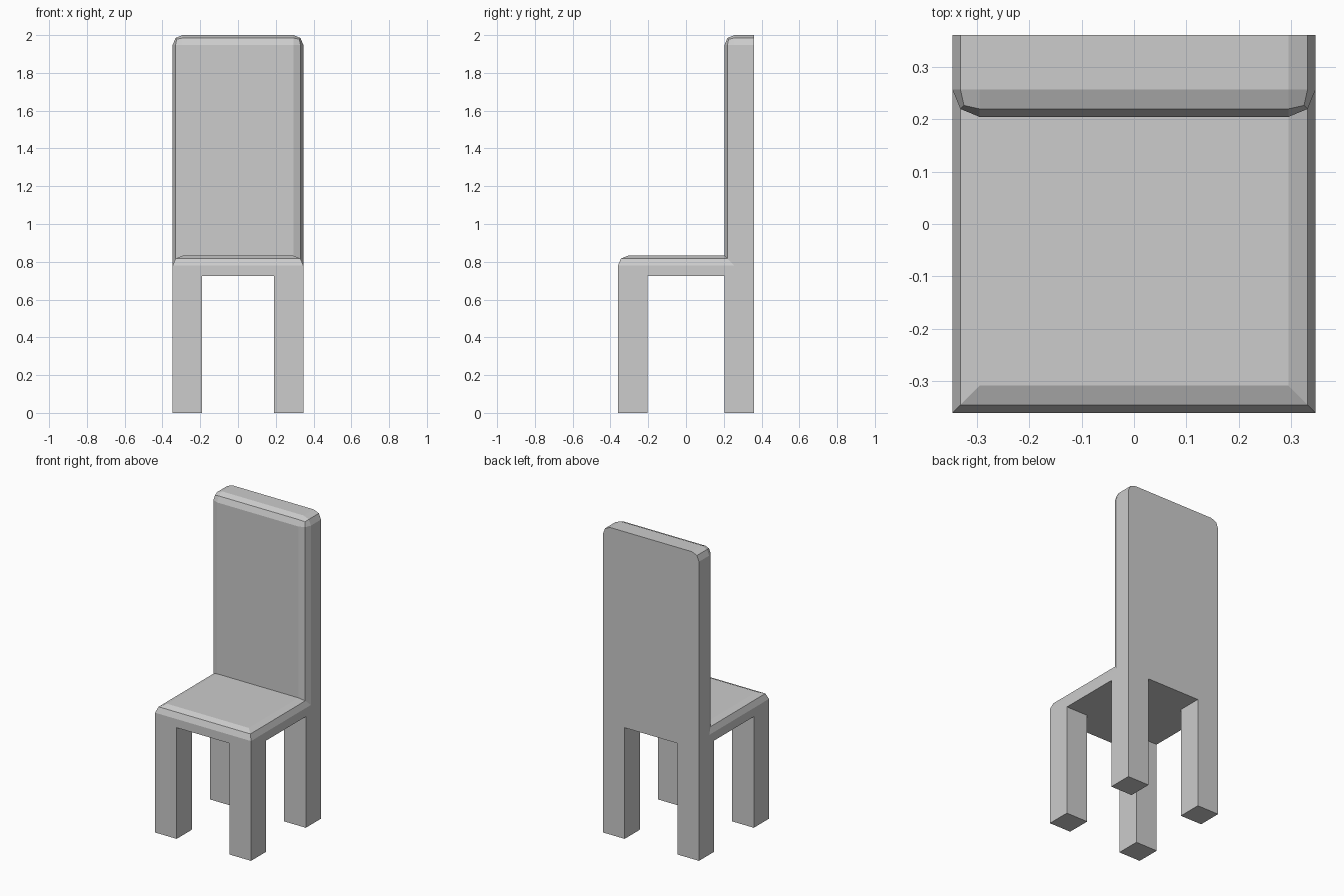
import bpy
import bmesh
from mathutils import Vector

if "Cube" in bpy.data.objects:
    bpy.data.objects.remove(bpy.data.objects["Cube"])

HALF_X, HALF_Y = 0.346, 0.36      # footprint half sizes
LEG = 0.156                       # leg and backrest thickness
SEAT_Z, SEAT_TOP, TOP = 0.724, 0.832, 2.0
ROUND = 0.052                     # radius of the two-step edge rounding
BACK_Y = HALF_Y - LEG             # front face of the backrest

grey = bpy.data.materials.new("light grey")
grey.diffuse_color = (0.604, 0.604, 0.604, 1.0)
grey.use_nodes = True
grey.node_tree.nodes["Principled BSDF"].inputs["Base Color"].default_value = grey.diffuse_color


def box(name, lo, hi, rounded=None):
    """Box between two corners; rounded(midpoint) picks the edges to bevel."""
    lo, hi = Vector(lo), Vector(hi)
    bm = bmesh.new()
    bmesh.ops.create_cube(bm, size=1.0)
    for v in bm.verts:
        v.co = Vector([lo[i] if v.co[i] < 0 else hi[i] for i in range(3)])
    if rounded:
        mid = (lo + hi) / 2
        picked = []
        for e in bm.edges:
            d = (e.verts[0].co + e.verts[1].co) / 2 - mid
            side = [0 if abs(c) < 1e-5 else (1 if c > 0 else -1) for c in d]
            if rounded(*side):
                picked.append(e)
        bmesh.ops.bevel(bm, geom=picked, offset=ROUND, offset_type='OFFSET',
                        segments=2, profile=0.5, affect='EDGES')
    bmesh.ops.recalc_face_normals(bm, faces=bm.faces)
    mesh = bpy.data.meshes.new(name)
    bm.to_mesh(mesh)
    bm.free()
    mesh.materials.append(grey)
    obj = bpy.data.objects.new(name, mesh)
    bpy.context.collection.objects.link(obj)
    return obj


# Seat: top edges rounded at the front and both sides, tucked into the backrest
box("seat", (-HALF_X, -HALF_Y, SEAT_Z), (HALF_X, BACK_Y + ROUND, SEAT_TOP),
    lambda x, y, z: z == 1 and y <= 0)

# Backrest: front and top edges rounded, rear face left square
box("backrest", (-HALF_X, BACK_Y, SEAT_Z), (HALF_X, HALF_Y, TOP),
    lambda x, y, z: z >= 0 and y <= 0)

# Four square legs in the corners
for sx, side in ((-1, "left"), (1, "right")):
    x0, x1 = sorted((sx * HALF_X, sx * (HALF_X - LEG)))
    for sy, end in ((-1, "front"), (1, "rear")):
        y0, y1 = sorted((sy * HALF_Y, sy * BACK_Y))
        box(f"{end}_leg_{side}", (x0, y0, 0), (x1, y1, SEAT_Z))
